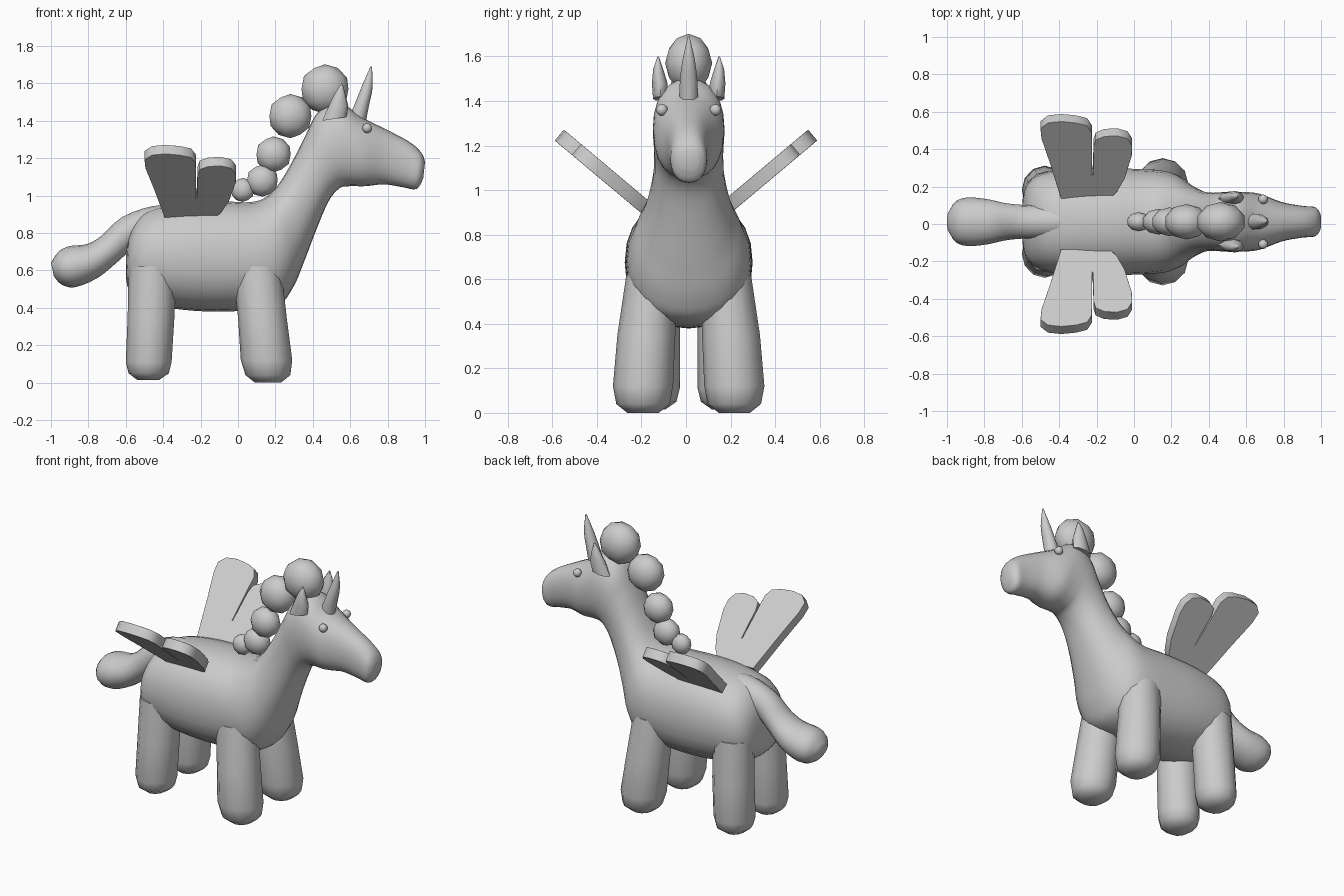
import bpy, bmesh, math
from mathutils import Vector, Matrix

if "Cube" in bpy.data.objects:
    bpy.data.objects.remove(bpy.data.objects["Cube"])

OFF_Y = 0.012  # body sits a hair off the wing centre line


def finish(name, bm, mirror=False, y=OFF_Y, bevel=0.0, angle=60):
    bmesh.ops.recalc_face_normals(bm, faces=bm.faces)
    me = bpy.data.meshes.new(name)
    bm.to_mesh(me)
    bm.free()
    ob = bpy.data.objects.new(name, me)
    bpy.context.collection.objects.link(ob)
    ob.location.y = y
    if bevel:
        b = ob.modifiers.new("round_edges", 'BEVEL')
        b.width, b.segments = bevel, 3
        b.limit_method, b.angle_limit = 'ANGLE', math.radians(60)
    if mirror:
        m = ob.modifiers.new("mirror", 'MIRROR')
        m.use_axis = (False, True, False)
        m.use_mirror_merge = False
    bpy.ops.object.select_all(action='DESELECT')
    ob.select_set(True)
    bpy.context.view_layer.objects.active = ob
    bpy.ops.object.shade_smooth_by_angle(angle=math.radians(angle))
    return ob


def catmull(a, b, c, d, t):
    return tuple(0.5 * (2 * q + (r - p) * t + (2 * p - 5 * q + 4 * r - s) * t * t
                        + (3 * q - p - 3 * r + s) * t ** 3) for p, q, r, s in zip(a, b, c, d))


def loft(name, rings, sides, steps, power=2.0, mirror=False):
    """Each ring: profile edge A (x, z), profile edge B (x, z), half width, y centre."""
    dense = []
    for i in range(len(rings) - 1):
        a, d = rings[max(i - 1, 0)], rings[min(i + 2, len(rings) - 1)]
        dense += [catmull(a, rings[i], rings[i + 1], d, k / steps) for k in range(steps)]
    dense.append(rings[-1])
    bm = bmesh.new()
    loops = []
    for ax, az, bx, bz, w, yc in dense:
        loop = []
        for k in range(sides):
            t = 2 * math.pi * k / sides
            c, s = (math.copysign(abs(f) ** (2 / power), f) for f in (math.cos(t), math.sin(t)))
            loop.append(bm.verts.new(((ax + bx) / 2 + c * (ax - bx) / 2, yc + s * w,
                                      (az + bz) / 2 + c * (az - bz) / 2)))
        loops.append(loop)
    for p, q in zip(loops, loops[1:]):
        for k in range(sides):
            n = (k + 1) % sides
            bm.faces.new((p[k], p[n], q[n], q[k]))
    bm.faces.new(loops[0])
    bm.faces.new(loops[-1])
    return finish(name, bm, mirror)


# Torso, neck and head in one flowing skin
loft("body", [
    (-.60, .68, -.60, .60, .06, 0), (-.57, .82, -.585, .50, .19, 0),
    (-.48, .92, -.50, .43, .26, 0), (-.30, .96, -.30, .39, .285, 0),
    (-.10, .97, -.05, .38, .285, 0), (.07, .965, .20, .41, .275, 0),
    (.16, 1.00, .29, .50, .25, 0), (.23, 1.08, .355, .65, .20, 0),
    (.30, 1.20, .42, .82, .165, 0), (.36, 1.32, .485, .97, .155, 0),
    (.43, 1.45, .545, 1.04, .16, 0), (.54, 1.50, .60, 1.05, .16, 0),
    (.66, 1.42, .68, 1.05, .15, 0), (.80, 1.35, .78, 1.06, .105, 0),
    (.92, 1.285, .88, 1.045, .085, 0), (.98, 1.23, .955, 1.035, .078, 0),
    (1.0, 1.18, .99, 1.09, .045, 0)], 24, 4, 2.25)

# Tail
loft("tail", [
    (-.30, .94, -.35, .75, .08, 0), (-.45, .945, -.49, .76, .09, 0),
    (-.62, .885, -.56, .72, .09, 0), (-.73, .785, -.65, .64, .10, 0),
    (-.81, .74, -.75, .56, .12, 0), (-.90, .73, -.87, .51, .13, 0),
    (-.96, .70, -.945, .525, .11, 0), (-1.0, .64, -.985, .57, .05, 0)], 16, 3)

# Legs
loft("front_leg", [
    (-.03, .62, .23, .62, .11, .17), (0, .35, .26, .35, .13, .19),
    (.015, .12, .29, .12, .135, .205), (.04, .04, .28, .04, .12, .205),
    (.09, 0, .23, 0, .07, .205)], 12, 1, mirror=True)
loft("back_leg", [
    (-.585, .62, -.33, .62, .12, .15), (-.59, .35, -.34, .35, .125, .165),
    (-.60, .11, -.355, .11, .13, .17), (-.585, .05, -.37, .05, .115, .17),
    (-.54, .015, -.42, .015, .065, .17)], 12, 1, mirror=True)

# Mane of shrinking balls: x, z, radius
for i, (x, z, r) in enumerate([(.465, 1.57, .132), (.28, 1.425, .118), (.19, 1.22, .096),
                               (.13, 1.08, .086), (.025, 1.03, .064)]):
    bm = bmesh.new()
    bmesh.ops.create_icosphere(bm, subdivisions=2, radius=r)
    bmesh.ops.transform(bm, verts=bm.verts,
                        matrix=Matrix.Translation((x, 0, z)) @ Matrix.Diagonal((1, .8, 1, 1)))
    finish(f"mane_ball_{i + 1}", bm)

# Curved horn
loft("horn", [
    (.585, 1.40, .685, 1.40, .043, 0), (.62, 1.48, .70, 1.48, .042, 0),
    (.66, 1.58, .72, 1.58, .03, 0), (.708, 1.69, .716, 1.69, .004, 0)], 10, 3)

# Ears
loft("ear", [
    (.45, 1.40, .58, 1.42, .035, .125), (.485, 1.48, .59, 1.48, .035, .13),
    (.52, 1.55, .575, 1.54, .022, .137), (.553, 1.60, .56, 1.595, .004, .137)],
    8, 1, mirror=True)

# Eyes
bm = bmesh.new()
bmesh.ops.create_uvsphere(bm, u_segments=12, v_segments=8, radius=.026)
bmesh.ops.translate(bm, verts=bm.verts, vec=(.69, .12, 1.36))
finish("eye", bm, mirror=True)

# Two-lobed wings: outline in (x, distance along the raised wing)
outline = [(-.39, 0), (-.13, 0), (-.09, .05), (-.05, .14), (-.012, .30), (-.01, .37),
           (-.035, .42), (-.09, .44), (-.16, .435), (-.205, .41), (-.217, .36),
           (-.219, .16), (-.223, .16), (-.225, .36), (-.225, .46), (-.25, .51),
           (-.31, .53), (-.39, .54), (-.46, .53), (-.50, .49), (-.495, .42), (-.45, .25)]
tilt = math.radians(40)
along = Vector((0, math.cos(tilt), math.sin(tilt)))
normal = Vector((0, -math.sin(tilt), math.cos(tilt)))
bm = bmesh.new()
face = bm.faces.new([bm.verts.new(Vector((x, .155, .90)) + along * t - normal * .032)
                     for x, t in outline])
ext = bmesh.ops.extrude_face_region(bm, geom=[face], use_keep_orig=True)
bmesh.ops.translate(bm, verts=[v for v in ext["geom"] if isinstance(v, bmesh.types.BMVert)],
                    vec=normal * .064)
finish("wing", bm, mirror=True, y=0, bevel=.022)
